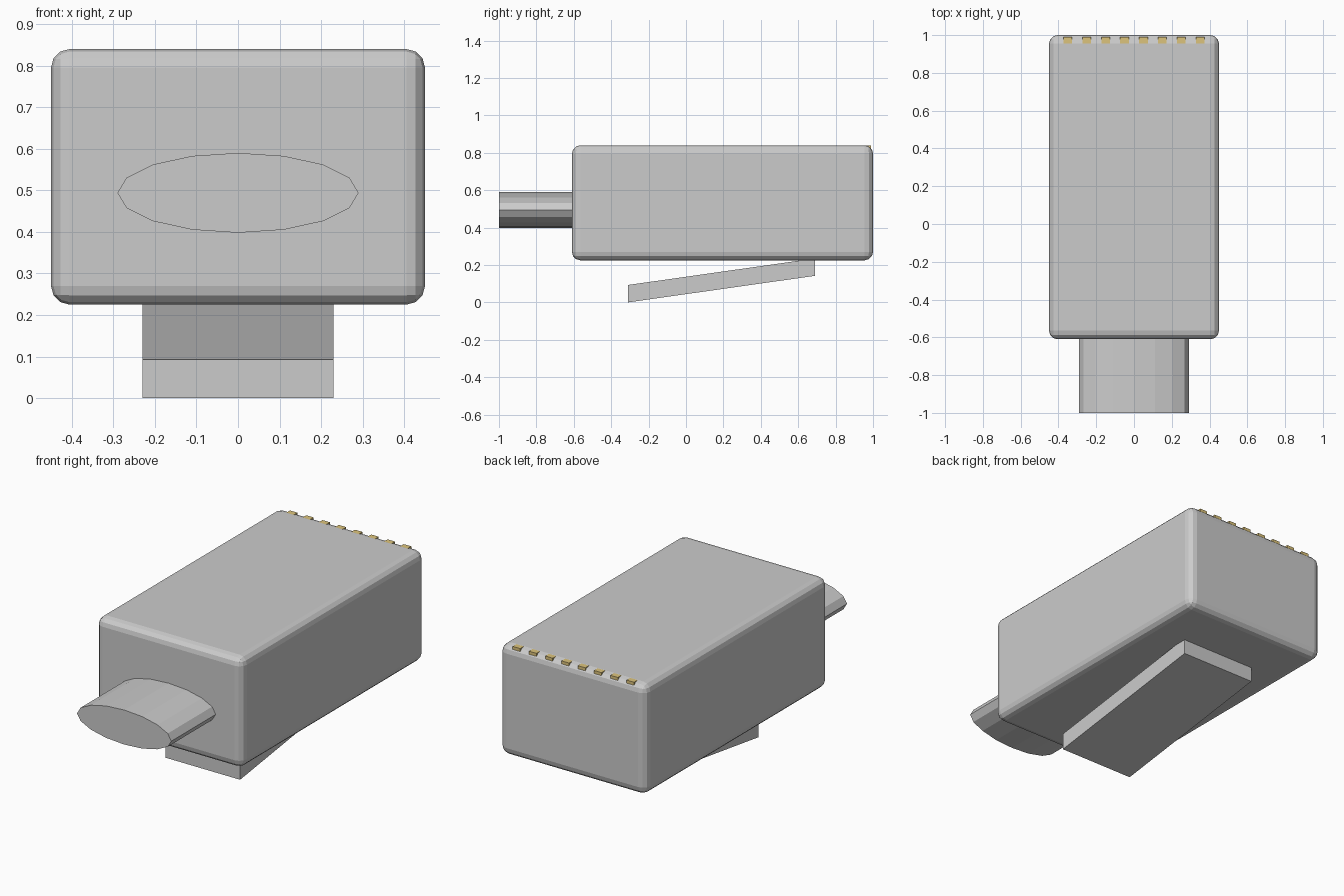
import bpy, bmesh, math

if "Cube" in bpy.data.objects:
    bpy.data.objects.remove(bpy.data.objects["Cube"])


def mesh_object(name, bm, colour=None):
    bmesh.ops.recalc_face_normals(bm, faces=bm.faces)
    mesh = bpy.data.meshes.new(name)
    bm.to_mesh(mesh)
    bm.free()
    obj = bpy.data.objects.new(name, mesh)
    bpy.context.collection.objects.link(obj)
    if colour:
        mesh.materials.append(colour)
    return obj


def prism(name, profile, axis, lo, hi, colour=None):
    """Extrude a closed profile along x (profile = y,z) or y (profile = x,z)."""
    place = {"x": lambda p, t: (t, p[0], p[1]), "y": lambda p, t: (p[0], t, p[1])}[axis]
    bm = bmesh.new()
    face = bm.faces.new([bm.verts.new(place(p, lo)) for p in profile])
    new = bmesh.ops.extrude_face_region(bm, geom=[face], use_keep_orig=True)["geom"]
    for v in new:
        if isinstance(v, bmesh.types.BMVert):
            setattr(v.co, axis, hi)
    return mesh_object(name, bm, colour)


def box_profile(u0, u1, z0, z1):
    return [(u0, z0), (u1, z0), (u1, z1), (u0, z1)]


# Plug body with rounded edges
body = prism("plug_body", box_profile(-0.61, 1.0, 0.225, 0.84), "x", -0.45, 0.45)
bevel = body.modifiers.new("rounded_edges", "BEVEL")
bevel.width = 0.045
bevel.segments = 3

# Oval cable stub entering the front
oval = [(0.29 * math.cos(a), 0.494 + 0.096 * math.sin(a))
        for a in (i * math.tau / 16 for i in range(16))]
prism("cable", oval, "y", -1.0, -0.58)

# Slanted latch tab underneath
prism("latch_tab", [(-0.31, 0.0), (0.69, 0.142), (0.69, 0.235), (-0.31, 0.093)],
      "x", -0.23, 0.23)

# Row of eight gold contacts, exposed at the rear top edge
gold = bpy.data.materials.new("gold")
gold.diffuse_color = (0.72, 0.55, 0.2, 1)
gold.use_nodes = True
gold.node_tree.nodes["Principled BSDF"].inputs["Base Color"].default_value = gold.diffuse_color
for i in range(8):
    x = (i - 3.5) * 0.1
    prism(f"contact_{i + 1}", box_profile(0.66, 0.989, 0.79, 0.8395), "x",
          x - 0.023, x + 0.023, gold)
